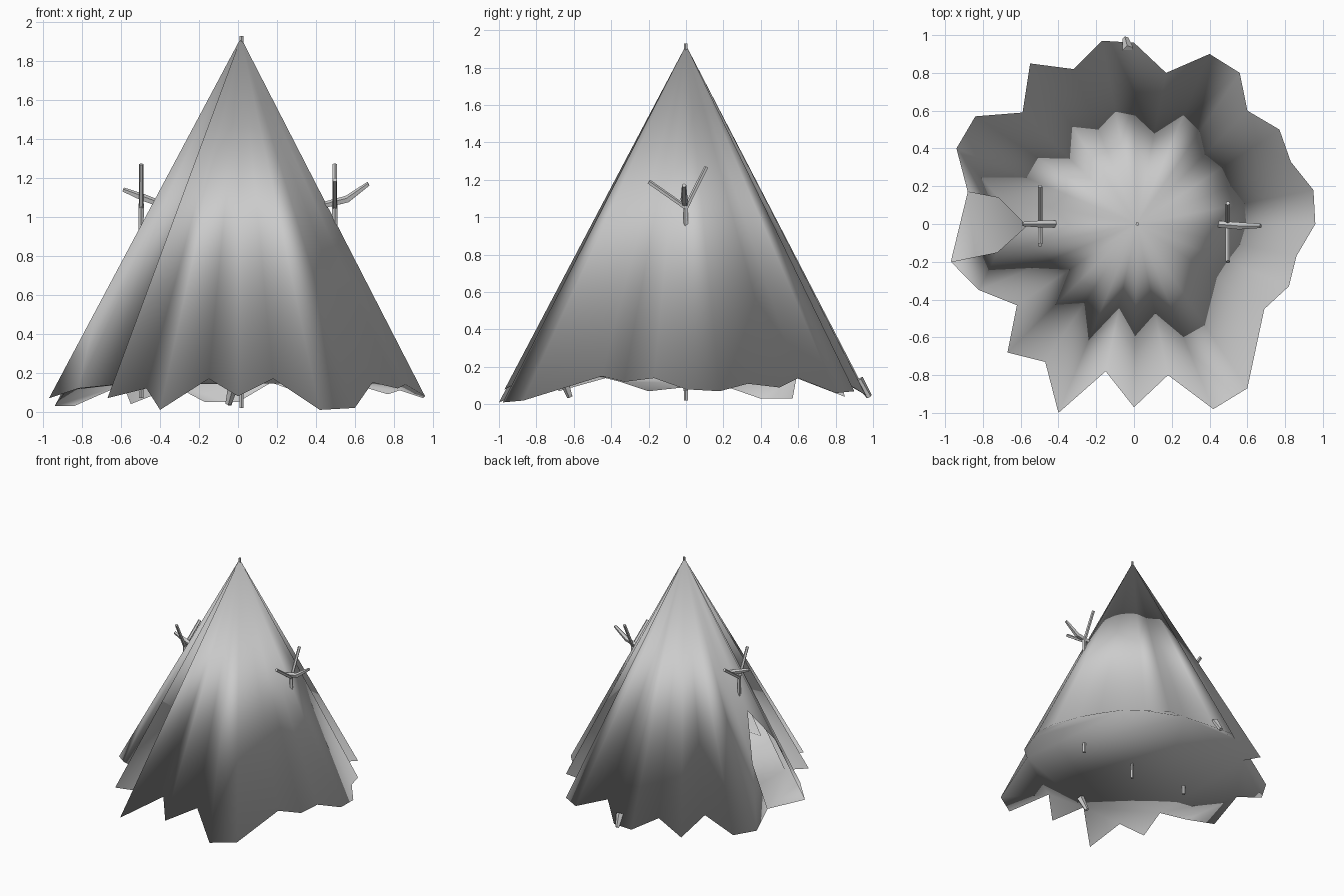
import bpy, bmesh
from mathutils import Vector

if "Cube" in bpy.data.objects:
    bpy.data.objects.remove(bpy.data.objects["Cube"])


def finish(name, bm, smooth):
    bmesh.ops.recalc_face_normals(bm, faces=bm.faces)
    me = bpy.data.meshes.new(name)
    bm.to_mesh(me)
    bm.free()
    for p in me.polygons:
        p.use_smooth = smooth
    ob = bpy.data.objects.new(name, me)
    bpy.context.collection.objects.link(ob)
    return ob


def stick(bm, points, radii, sides=5):
    """Tapered stick through a few points."""
    pts = [Vector(p) for p in points]
    axis = (pts[-1] - pts[0]).normalized()
    quat = axis.to_track_quat('Z', 'Y')
    rings = []
    for p, r in zip(pts, radii):
        ring = bmesh.ops.create_circle(bm, segments=sides, radius=r)["verts"]
        for v in ring:
            v.co = p + quat @ v.co
        rings.append(ring)
    for a, b in zip(rings, rings[1:]):
        for i in range(sides):
            j = (i + 1) % sides
            bm.faces.new((a[i], a[j], b[j], b[i]))
    bm.faces.new(rings[0][::-1])
    bm.faces.new(rings[-1])


# Ragged hem of the hide cover, running round from one doorway side to the other
hem = [(-.97, -.20, .07), (-.82, -.35, .12), (-.62, -.43, .14), (-.67, -.68, .07),
       (-.47, -.73, .12), (-.40, -1.0, .01), (-.15, -.78, .17), (0, -.97, .08),
       (.18, -.80, .17), (.42, -.98, .01), (.60, -.87, .02), (.69, -.45, .15),
       (.82, -.33, .12), (.86, -.17, .14), (.96, 0, .08), (.95, .18, .07),
       (.83, .33, .11), (.77, .50, .09), (.60, .60, .14), (.56, .80, .06),
       (.40, .90, .07), (.17, .80, .15), (0, .96, .05), (-.17, .97, .05),
       (-.32, .82, .13), (-.55, .85, .04), (-.59, .59, .14), (-.84, .57, .03),
       (-.94, .40, .03), (-.88, .17, .11)]

# Tent cover with floor and doorway
bm = bmesh.new()
apex = bm.verts.new((.015, 0, 1.92))
ring = [bm.verts.new(p) for p in hem]
n = len(ring)
side_b = bm.verts.new(apex.co.lerp(ring[0].co, .75))
side_a = bm.verts.new(apex.co.lerp(ring[-1].co, .82))
door_top = bm.verts.new(apex.co.lerp((ring[0].co + ring[-1].co) / 2, .62))
bm.faces.new((apex, side_a, door_top))
bm.faces.new((apex, door_top, side_b))
for i in range(n - 1):
    a, b = ring[i], ring[i + 1]
    if i == 0:
        bm.faces.new((apex, side_b, b))
        bm.faces.new((side_b, a, b))
    elif i == n - 2:
        bm.faces.new((apex, a, side_a))
        bm.faces.new((side_a, a, b))
    else:
        bm.faces.new((apex, a, b))
floor = bm.faces.new(ring[::-1])
bmesh.ops.triangulate(bm, faces=[floor])
finish("tent_cover", bm, True)

# Centre pole
bm = bmesh.new()
stick(bm, [(.018, 0, .02), (.018, 0, 1.93)], [.012, .010])
finish("centre_pole", bm, False)

# Forked side poles poking out through the cover
for name, s, tip in (("right_pole", 1, [(.44, 0, 1.06), (.56, -.01, 1.09), (.67, -.01, 1.17)]),
                     ("left_pole", -1, [(-.41, 0, 1.07), (-.49, 0, 1.10), (-.59, 0, 1.14)])):
    x = s * .497
    bm = bmesh.new()
    stick(bm, [(x, 0, .07), (x, 0, 1.07)], [.013, .014])
    stick(bm, [(x, 0, 1.05), (x, -s * .20, 1.19)], [.013, .013])
    stick(bm, [(x, 0, 1.05), (x, s * .11, 1.27)], [.013, .012])
    stick(bm, tip, [.018, .020, .012])
    finish(name, bm, False)

# Pegs at the back and front hem
for name, top, bottom in (("back_peg", (-.03, .92, .13), (-.045, .98, .04)),
                          ("front_peg", (-.02, -.66, .15), (-.05, -.62, .04))):
    bm = bmesh.new()
    stick(bm, [top, bottom], [.030, .016])
    finish(name, bm, False)
